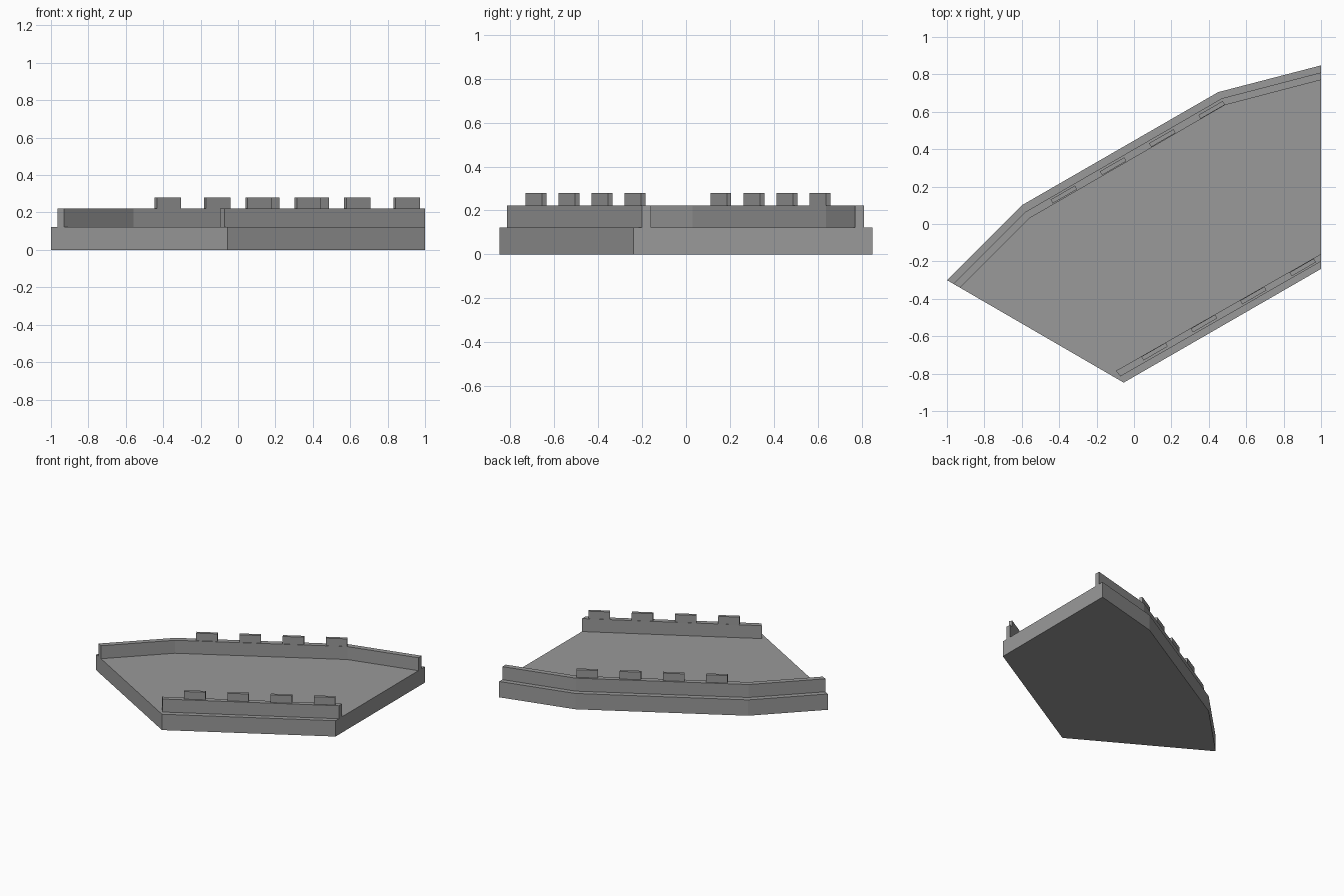
import bpy
import bmesh
from math import radians
from mathutils import Matrix, Vector

cube = bpy.data.objects.get("Cube")
if cube:
    bpy.data.objects.remove(cube, do_unlink=True)

stone = bpy.data.materials.new("grey stone")
stone.use_nodes = True
GREY = (0.32, 0.32, 0.32, 1)
stone.diffuse_color = GREY
stone.node_tree.nodes["Principled BSDF"].inputs["Base Color"].default_value = GREY

BASE_TOP, WALL_TOP, MERLON_TOP = 0.122, 0.222, 0.28


def finish(name, bm):
    bmesh.ops.recalc_face_normals(bm, faces=bm.faces)
    mesh = bpy.data.meshes.new(name)
    bm.to_mesh(mesh)
    bm.free()
    mesh.materials.append(stone)
    obj = bpy.data.objects.new(name, mesh)
    bpy.context.collection.objects.link(obj)


def prism(name, outline, bottom, top):
    """Extrude a flat outline upwards."""
    bm = bmesh.new()
    face = bm.faces.new([bm.verts.new((x, y, bottom)) for x, y in outline])
    new = bmesh.ops.extrude_face_region(bm, geom=[face])["geom"]
    verts = [v for v in new if isinstance(v, bmesh.types.BMVert)]
    bmesh.ops.translate(bm, verts=verts, vec=(0, 0, top - bottom))
    finish(name, bm)


def merlons(name, first, last, count=4):
    """Evenly spaced blocks along a straight wall."""
    for i in range(count):
        x, y = Vector(first).lerp(Vector(last), i / (count - 1))
        bm = bmesh.new()
        size = Matrix.Diagonal((0.15, 0.023, MERLON_TOP - WALL_TOP, 1))
        place = Matrix.Translation((x, y, (WALL_TOP + MERLON_TOP) / 2))
        bmesh.ops.create_cube(bm, size=1,
                              matrix=place @ Matrix.Rotation(radians(30), 4, "Z") @ size)
        finish(f"{name}_{i + 1}", bm)


# Floor slab
prism("floor_slab", [(-1, -0.3), (-0.055, -0.848), (1, -0.24),
                     (1, 0.848), (0.45, 0.705), (-0.6, 0.1)], 0, BASE_TOP)

# Bent back wall: outer line, then inner line returning
back_outer = [(-0.965, -0.32), (-0.58, 0.065), (0.47, 0.672), (1, 0.81)]
back_inner = [(-0.93, -0.34), (-0.56, 0.03), (0.487, 0.636), (1, 0.77)]
prism("back_wall", back_outer + back_inner[::-1], BASE_TOP, WALL_TOP)

# Straight front wall
prism("front_wall", [(-0.073, -0.815), (1, -0.2), (1, -0.16), (-0.097, -0.785)],
      BASE_TOP, WALL_TOP)

# Battlements
merlons("back_merlon", (-0.375, 0.158), (0.415, 0.61))
merlons("front_merlon", (0.11, -0.682), (0.902, -0.232))
